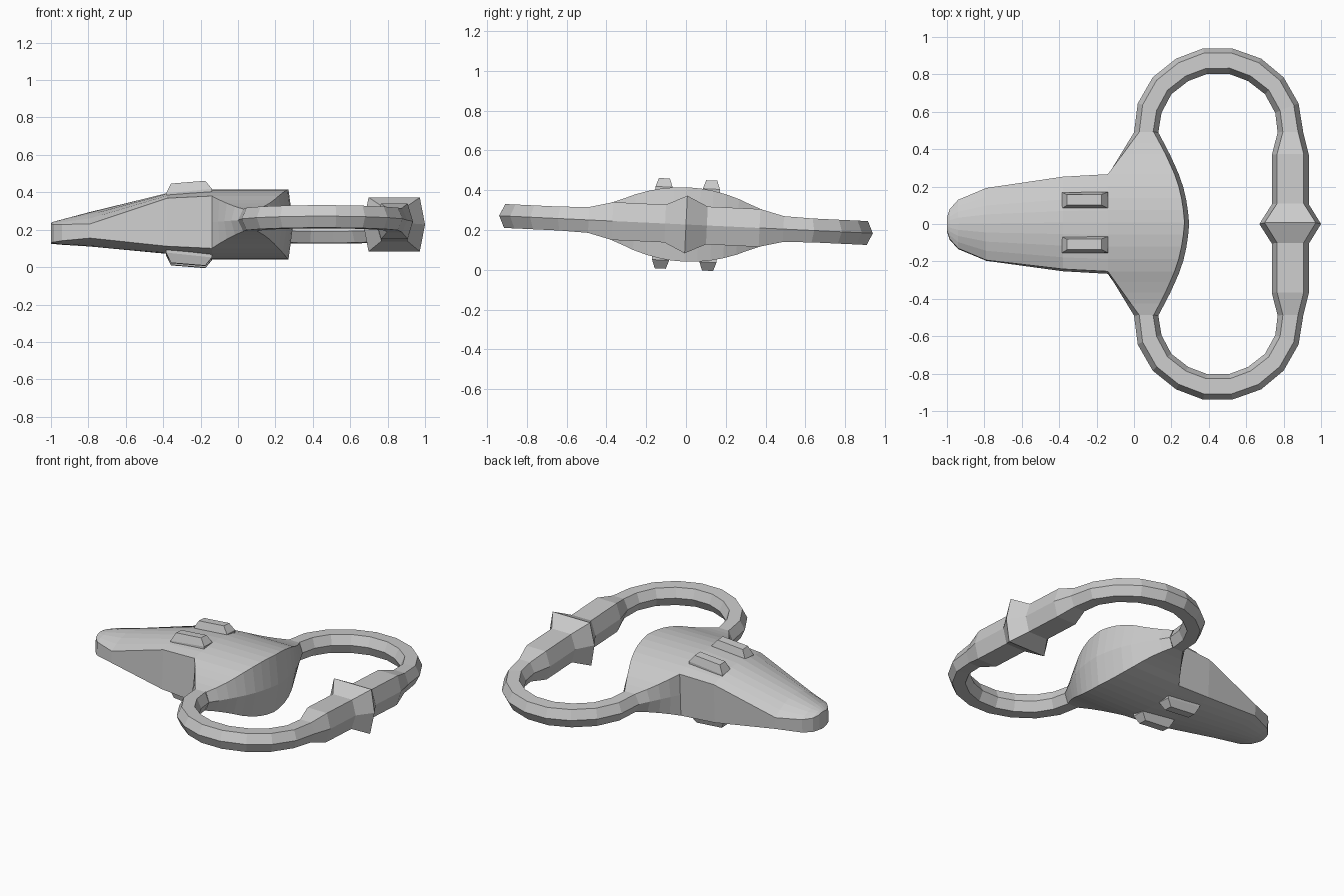
import bpy, bmesh
from mathutils import Matrix, Vector

if "Cube" in bpy.data.objects:
    bpy.data.objects.remove(bpy.data.objects["Cube"])

CZ = 0.228                                   # mid height of the whole model
PIVOT = Vector((0, 0, CZ))
TILT = Matrix.Translation(PIVOT) @ Matrix.Rotation(-0.047, 4, 'X') @ Matrix.Translation(-PIVOT)
INSET = 0.028                                # how far the mid edge sticks out


def loft(bm, sections, closed=True, cap_start=False):
    rows = [[bm.verts.new(p) for p in s] for s in sections]
    n = len(rows[0])
    for a, b in zip(rows, rows[1:]):
        for i in range(n if closed else n - 1):
            j = (i + 1) % n
            bm.faces.new((a[i], a[j], b[j], b[i]))
    if cap_start:
        bm.faces.new(rows[0])


def mirrored(sections, axis):
    out = []
    for s in sections:
        pts = [Vector(p) for p in s]
        for p in pts:
            p[axis] = (2 * CZ if axis == 2 else 0) - p[axis]
        out.append(pts)
    return out


def finish(bm, name):
    bmesh.ops.remove_doubles(bm, verts=bm.verts, dist=0.0005)
    bmesh.ops.recalc_face_normals(bm, faces=bm.faces)
    bm.transform(TILT)
    me = bpy.data.meshes.new(name)
    bm.to_mesh(me)
    bm.free()
    ob = bpy.data.objects.new(name, me)
    bpy.context.collection.objects.link(ob)
    return ob


def hexagon(y_out, y_in, h):
    # six-sided section between an outer and an inner plan point
    o, i = Vector(y_out), Vector(y_in)
    d = (i - o).normalized() * INSET
    up = [(*(o + d), CZ + h), (*(i - d), CZ + h)]
    dn = [(*(i - d), CZ - h), (*(o + d), CZ - h)]
    return [(*o, CZ), *up, (*i, CZ), *dn]


# Hull: pointed nose (x, half width, upper centre, upper edge, lower edge, lower centre)
bm = bmesh.new()
stations = [
    (-1.0, 0.035, 0.235, 0.23, 0.13, 0.125),
    (-0.985, 0.08, 0.243, 0.223, 0.13, 0.124),
    (-0.94, 0.13, 0.255, 0.222, 0.135, 0.12),
    (-0.79, 0.193, 0.295, 0.222, 0.146, 0.11),
    (-0.38, 0.247, 0.395, 0.357, 0.10, 0.072),
    (-0.14, 0.26, CZ + 0.187, CZ + 0.14, CZ - 0.14, CZ - 0.187),
]
T = [i / 4 for i in range(-4, 5)]
nose = []
for x, w, uc, ue, le, lc in stations:
    top = [(x, w * t, uc + (ue - uc) * t * t) for t in T]
    bot = [(x, w * t, lc + (le - lc) * t * t) for t in reversed(T)]
    nose.append(top + bot)
loft(bm, nose, cap_start=True)

# Hull: rear centre block with a curved, ridged back
rear_x = [0.295, 0.289, 0.279, 0.264, 0.242]
centre = []
for t in T:
    xr, h = rear_x[round(abs(t) * 4)], 0.187 - 0.047 * t * t
    centre.append([(-0.14, 0.26 * t, CZ + h), (xr - 0.025, 0.26 * t, CZ + h), (xr, 0.26 * t, CZ),
                   (xr - 0.025, 0.26 * t, CZ - h), (-0.14, 0.26 * t, CZ - h)])
loft(bm, centre, closed=False)

# Hull: side wings sweeping down to the handle ends
wing = []
for y, xr, h in [(0.26, 0.242, 0.14), (0.315, 0.218, 0.117), (0.37, 0.193, 0.096),
                 (0.43, 0.162, 0.076), (0.49, 0.13, 0.06)]:
    k = (y - 0.26) / 0.23
    xf, c = -0.14 + 0.14 * k, INSET * k
    wing.append([(xf, y, CZ), (xf + c, y, CZ + h), (xr - 0.025, y, CZ + h), (xr, y, CZ),
                 (xr - 0.025, y, CZ - h), (xf + c, y, CZ - h)])
loft(bm, wing)
loft(bm, mirrored(wing, 1))
finish(bm, "hull")

# Handle loop: outer and inner plan points with half height, one side mirrored
plan = [
    ((0, 0.49), (0.13, 0.49), 0.06),
    ((0.02, 0.645), (0.147, 0.595), 0.06),
    ((0.1, 0.785), (0.2, 0.695), 0.06),
    ((0.225, 0.885), (0.29, 0.765), 0.06),
    ((0.37, 0.94), (0.39, 0.803), 0.06),
    ((0.525, 0.94), (0.51, 0.803), 0.06),
    ((0.68, 0.885), (0.61, 0.765), 0.06),
    ((0.8, 0.785), (0.7, 0.695), 0.06),
    ((0.88, 0.645), (0.755, 0.595), 0.06),
    ((0.905, 0.49), (0.768, 0.49), 0.065),
    ((0.935, 0.37), (0.737, 0.37), 0.095),
    ((0.935, 0.105), (0.737, 0.105), 0.095),
    ((1.0, 0), (0.67, 0), 0.145),
]
bm = bmesh.new()
side = [hexagon(*p) for p in plan]
loft(bm, side)
loft(bm, mirrored(side, 1))
finish(bm, "handle_loop")

# Four small tapered fins, two above and two below
base = [(-0.385, 0.076, 0.37), (-0.14, 0.076, 0.37), (-0.14, 0.162, 0.37), (-0.385, 0.162, 0.37)]
foot = [(x, y, 0.412 if x > -0.2 else 0.386) for x, y, z in base]
tip = [(-0.358, 0.091, 0.44), (-0.175, 0.091, 0.455), (-0.175, 0.147, 0.455), (-0.358, 0.147, 0.44)]
upper = [tip, foot, base]
for label, secs in (("upper", upper), ("lower", mirrored(upper, 2))):
    for hand, s in (("left", secs), ("right", mirrored(secs, 1))):
        bm = bmesh.new()
        loft(bm, s, cap_start=True)
        finish(bm, f"{label}_{hand}_fin")
